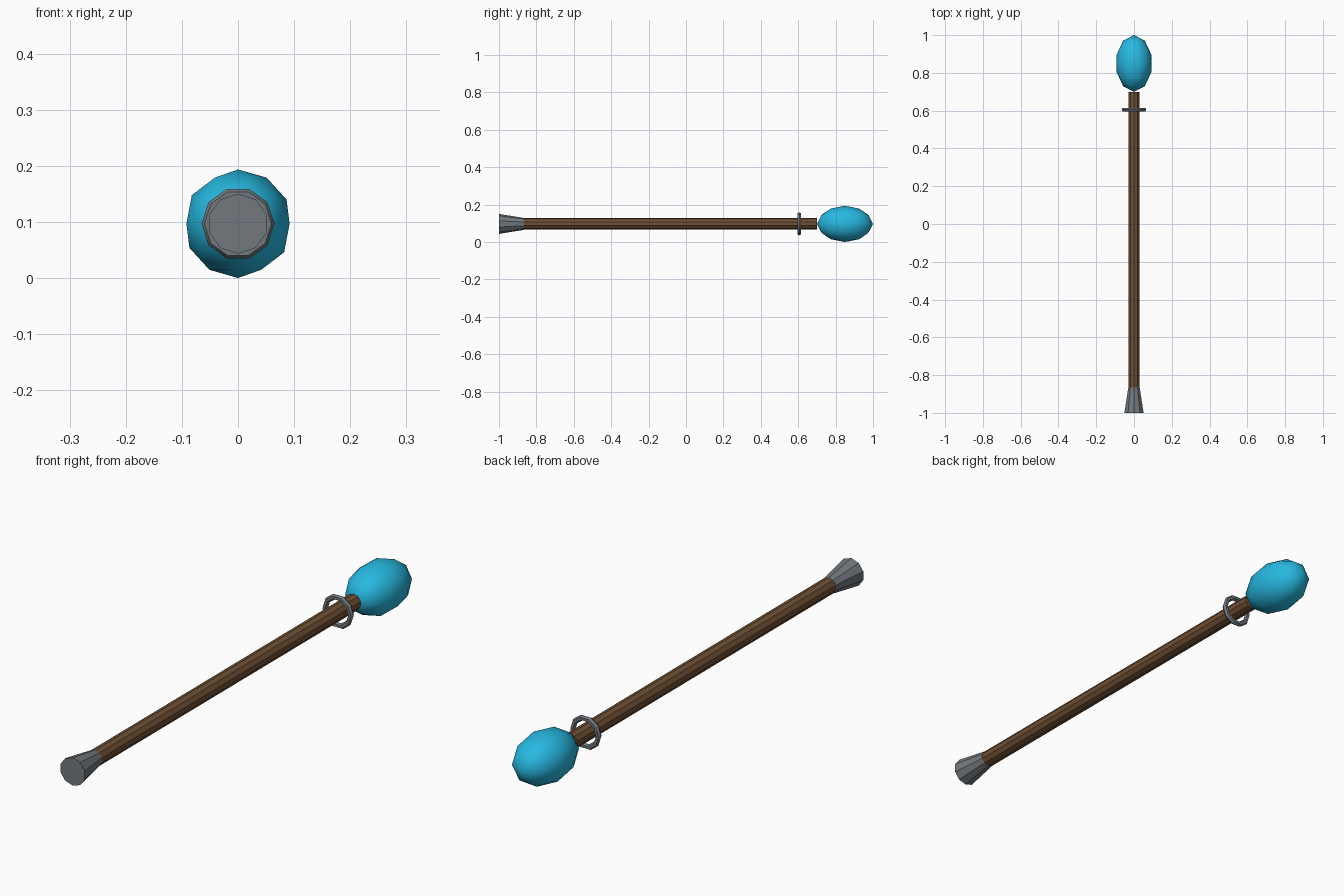
import bpy
from math import pi

if "Cube" in bpy.data.objects:
    bpy.data.objects.remove(bpy.data.objects["Cube"])

AXIS_Z = 0.097   # height of the staff's centre line
SIDES = 10


def material(name, rgb):
    mat = bpy.data.materials.new(name)
    mat.diffuse_color = (*rgb, 1)
    mat.use_nodes = True
    mat.node_tree.nodes["Principled BSDF"].inputs["Base Color"].default_value = mat.diffuse_color
    return mat


def finish(name, mat=None):
    obj = bpy.context.object
    obj.name = name
    if mat:
        obj.data.materials.append(mat)
    return obj


def rod(name, y0, y1, r0, r1, mat=None):
    # Tapered rod along y, radius r0 at y0 and r1 at y1
    bpy.ops.mesh.primitive_cone_add(
        vertices=SIDES, radius1=r0, radius2=r1, depth=y1 - y0,
        location=(0, (y0 + y1) / 2, AXIS_Z), rotation=(-pi / 2, 0, 0))
    return finish(name, mat)


wood = material("wood", (0.16, 0.08, 0.035))
blue = material("blue", (0.02, 0.48, 0.75))
metal = material("metal", (0.17, 0.19, 0.21))

# Wooden shaft and flared metal foot
rod("shaft", -0.87, 0.70, 0.031, 0.031, wood)
rod("foot_cap", -1.0, -0.865, 0.0535, 0.0315, metal)

# Loose ring below the head
bpy.ops.mesh.primitive_torus_add(
    major_segments=SIDES, minor_segments=6, major_radius=0.0545, minor_radius=0.0105,
    location=(0, 0.606, AXIS_Z), rotation=(-pi / 2, 0, 0))
finish("ring", metal)
bpy.ops.object.shade_smooth_by_angle(angle=pi / 4)

# Faceted egg-shaped head
bpy.ops.mesh.primitive_ico_sphere_add(subdivisions=2, radius=1, location=(0, 0.85, AXIS_Z))
head = finish("head", blue)
head.scale = (0.0967, 0.15, 0.0967)
bpy.ops.object.transform_apply(location=False, rotation=False, scale=True)
bpy.ops.object.shade_smooth_by_angle(angle=pi / 3)
